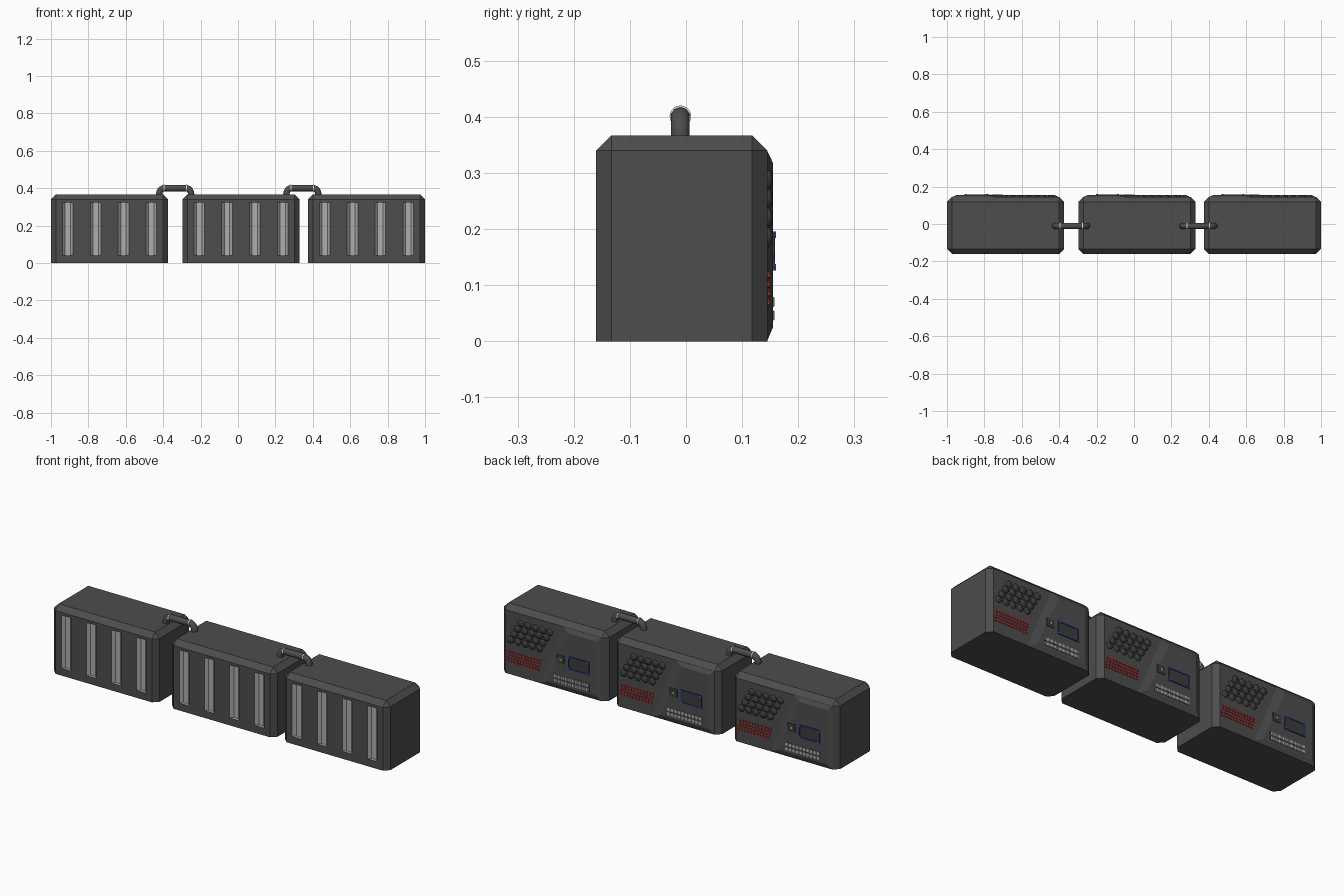
import bpy, bmesh, math
from mathutils import Matrix, Vector

cube = bpy.data.objects.get("Cube")
if cube:
    bpy.data.objects.remove(cube, do_unlink=True)


def material(name, r, g, b):
    m = bpy.data.materials.new(name)
    m.use_nodes = True
    m.diffuse_color = (r, g, b, 1)
    m.node_tree.nodes["Principled BSDF"].inputs["Base Color"].default_value = (r, g, b, 1)
    return m


CASE = material("charcoal_case", 0.075, 0.075, 0.075)
DARK = material("dark_rubber", 0.045, 0.045, 0.045)
METAL = material("light_metal", 0.42, 0.42, 0.42)
RED = material("red_lamp", 0.45, 0.025, 0.025)
NAVY = material("navy_frame", 0.015, 0.03, 0.16)
BLUE = material("bright_blue", 0.03, 0.08, 0.6)
WHITE = material("white_ring", 0.75, 0.75, 0.75)

W, Y0, Y1, H, BEV = 0.627, -0.16, 0.145, 0.367, 0.027
CENTRES = (-0.6865, 0.0155, 0.6865)
PANEL_Y = 0.155


def finish(bm, name, *mats):
    bmesh.ops.recalc_face_normals(bm, faces=bm.faces[:])
    me = bpy.data.meshes.new(name)
    bm.to_mesh(me)
    bm.free()
    for m in mats:
        me.materials.append(m)
    return me


def box(bm, x0, x1, y0, y1, z0, z1, mat=0):
    mtx = Matrix.Translation(((x0 + x1) / 2, (y0 + y1) / 2, (z0 + z1) / 2)) @ \
        Matrix.Diagonal((x1 - x0, y1 - y0, z1 - z0, 1))
    vs = bmesh.ops.create_cube(bm, size=1, matrix=mtx)["verts"]
    for f in {f for v in vs for f in v.link_faces}:
        f.material_index = mat


def body_mesh():
    # Chamfered case with four tapered metal slots in the front
    bm = bmesh.new()
    box(bm, -W / 2, W / 2, Y0, Y1, 0, H)
    edges = [e for e in bm.edges if max(v.co.z for v in e.verts) > 0.1]
    bmesh.ops.bevel(bm, geom=edges, offset=BEV, segments=1, affect='EDGES')
    bm.normal_update()

    def cut(co, no):
        faces = [f for f in bm.faces if f.normal.y < -0.99]
        geom = faces + list({e for f in faces for e in f.edges}) + list({v for f in faces for v in f.verts})
        bmesh.ops.bisect_plane(bm, geom=geom, plane_co=co, plane_no=no)
        bm.normal_update()

    slots = [-0.2235 + 0.149 * i for i in range(4)]
    hw = 0.0285
    for x in slots:
        for s in (-hw, hw):
            cut((x + s, 0, 0), (1, 0, 0))
    for z in (0.04, 0.325):
        cut((0, 0, z), (0, 0, 1))
    for x in slots:
        face = [f for f in bm.faces if f.normal.y < -0.99
                and abs(f.calc_center_median().x - x) < 0.01
                and 0.1 < f.calc_center_median().z < 0.3]
        ring = bmesh.ops.extrude_discrete_faces(bm, faces=face)["faces"]
        for f in ring:
            f.material_index = 1
            for v in f.verts:
                v.co.x = x + (v.co.x - x) * 0.5
                v.co.y += 0.016
                for g in v.link_faces:
                    g.material_index = 1
    return finish(bm, "case", CASE, METAL)


def panel_mesh():
    # Raised, slant-edged panel on the back
    bm = bmesh.new()
    low = [(-0.286, 0), (0.085, 0), (-0.06, 0.34), (-0.286, 0.34)]
    high = [(-0.262, 0.025), (0.03, 0.025), (-0.10, 0.318), (-0.262, 0.318)]
    a = [bm.verts.new((x, Y1 - 0.0005, z)) for x, z in low]
    b = [bm.verts.new((x, PANEL_Y, z)) for x, z in high]
    bm.faces.new(a)
    bm.faces.new(b)
    for i in range(4):
        j = (i + 1) % 4
        bm.faces.new((a[i], a[j], b[j], b[i]))
    return finish(bm, "back_panel", CASE)


def studs_mesh():
    # Slanted block of rounded studs
    bm = bmesh.new()
    for r in range(4):
        for c in range(5):
            p = (0.022 + 0.043 * c + 0.0205 * r, Y1, 0.288 - 0.034 * r)
            bmesh.ops.create_uvsphere(bm, u_segments=12, v_segments=8, radius=0.0185,
                                      matrix=Matrix.Translation(p) @ Matrix.Diagonal((1, 0.55, 1, 1)))
    for f in bm.faces:
        f.smooth = True
    return finish(bm, "round_studs", DARK)


def lamps_mesh():
    # Staggered rows of small red lamps
    bm = bmesh.new()
    for r in range(4):
        for c in range(11):
            p = (0.082 + 0.0183 * c + 0.004 * r - 0.004 * (r % 2), Y1 + 0.001, 0.118 - 0.0165 * r)
            bmesh.ops.create_cone(bm, cap_ends=True, segments=6, radius1=0.0072, radius2=0.006, depth=0.007,
                                  matrix=Matrix.Translation(p) @ Matrix.Rotation(-math.pi / 2, 4, 'X'))
    return finish(bm, "red_lamps", RED)


def screen_mesh():
    # Dark display with navy frame and bright corner marks
    bm = bmesh.new()
    x0, x1, z0, z1, t = -0.22, -0.095, 0.126, 0.196, 0.005
    p = PANEL_Y - 0.001
    box(bm, x0, x1, p, p + 0.003, z0, z1, 0)
    for a, b in ((x0, x0 + t), (x1 - t, x1)):
        box(bm, a, b, p, 0.159, z0, z1, 1)
    for a, b in ((z0, z0 + t), (z1 - t, z1)):
        box(bm, x0, x1, p, 0.159, a, b, 1)
    for x in (x0, x1 - 0.012):
        for z in (z0, z1 - 0.012):
            box(bm, x, x + 0.012, p, 0.16, z, z + 0.012, 2)
    return finish(bm, "display", DARK, NAVY, BLUE)


def button_mesh():
    # Square button with a small metal centre
    bm = bmesh.new()
    p = PANEL_Y - 0.001
    box(bm, -0.072, -0.026, p, 0.158, 0.145, 0.188, 0)
    box(bm, -0.056, -0.046, p, 0.159, 0.161, 0.171, 1)
    return finish(bm, "square_button", DARK, METAL)


def strips_mesh():
    # Two ribbed metal connector strips
    bm = bmesh.new()
    p = PANEL_Y - 0.001
    for z in (0.038, 0.062):
        box(bm, -0.22, -0.01, p, p + 0.002, z - 0.001, z + 0.017, 0)
        for i in range(20):
            x = -0.2185 + 0.0104 * i
            box(bm, x, x + 0.0082, p, 0.158, z, z + 0.016, 1)
    return finish(bm, "connector_strips", DARK, METAL)


# Three identical modules sharing the part meshes
parts = [f() for f in (body_mesh, panel_mesh, studs_mesh, lamps_mesh, screen_mesh, button_mesh, strips_mesh)]
for n, cx in enumerate(CENTRES, 1):
    for me in parts:
        ob = bpy.data.objects.new(f"module_{n}_{me.name}", me)
        ob.location.x = cx
        bpy.context.collection.objects.link(ob)

# Arched conduits with thin white rings bridging the modules
ZC, YC, HALF, BEND = 0.401, -0.01, 0.085, 0.03
for n, cx in enumerate((-0.336, 0.344), 1):
    arc = [(HALF - BEND + BEND * math.cos(a), ZC - BEND + BEND * math.sin(a))
           for a in (math.radians(d) for d in range(0, 91, 18))]
    half = [(HALF, 0.355)] + arc
    pts = half + [(-x, z) for x, z in reversed(half)]
    cu = bpy.data.curves.new(f"conduit_{n}", 'CURVE')
    cu.dimensions = '3D'
    cu.bevel_depth = 0.0172
    cu.bevel_resolution = 3
    cu.use_fill_caps = True
    sp = cu.splines.new('POLY')
    sp.points.add(len(pts) - 1)
    for q, (x, z) in zip(sp.points, pts):
        q.co = (cx + x, YC, z, 1)
    cu.materials.append(CASE)
    bpy.context.collection.objects.link(bpy.data.objects.new(f"conduit_{n}", cu))

    bm = bmesh.new()
    for s in (-1, 1):
        bmesh.ops.create_cone(bm, cap_ends=True, segments=20, radius1=0.0192, radius2=0.0192, depth=0.005,
                              matrix=Matrix.Translation((cx + s * 0.06, YC, ZC)) @ Matrix.Rotation(math.pi / 2, 4, 'Y'))
    bpy.context.collection.objects.link(
        bpy.data.objects.new(f"conduit_{n}_rings", finish(bm, f"conduit_{n}_rings", WHITE)))
